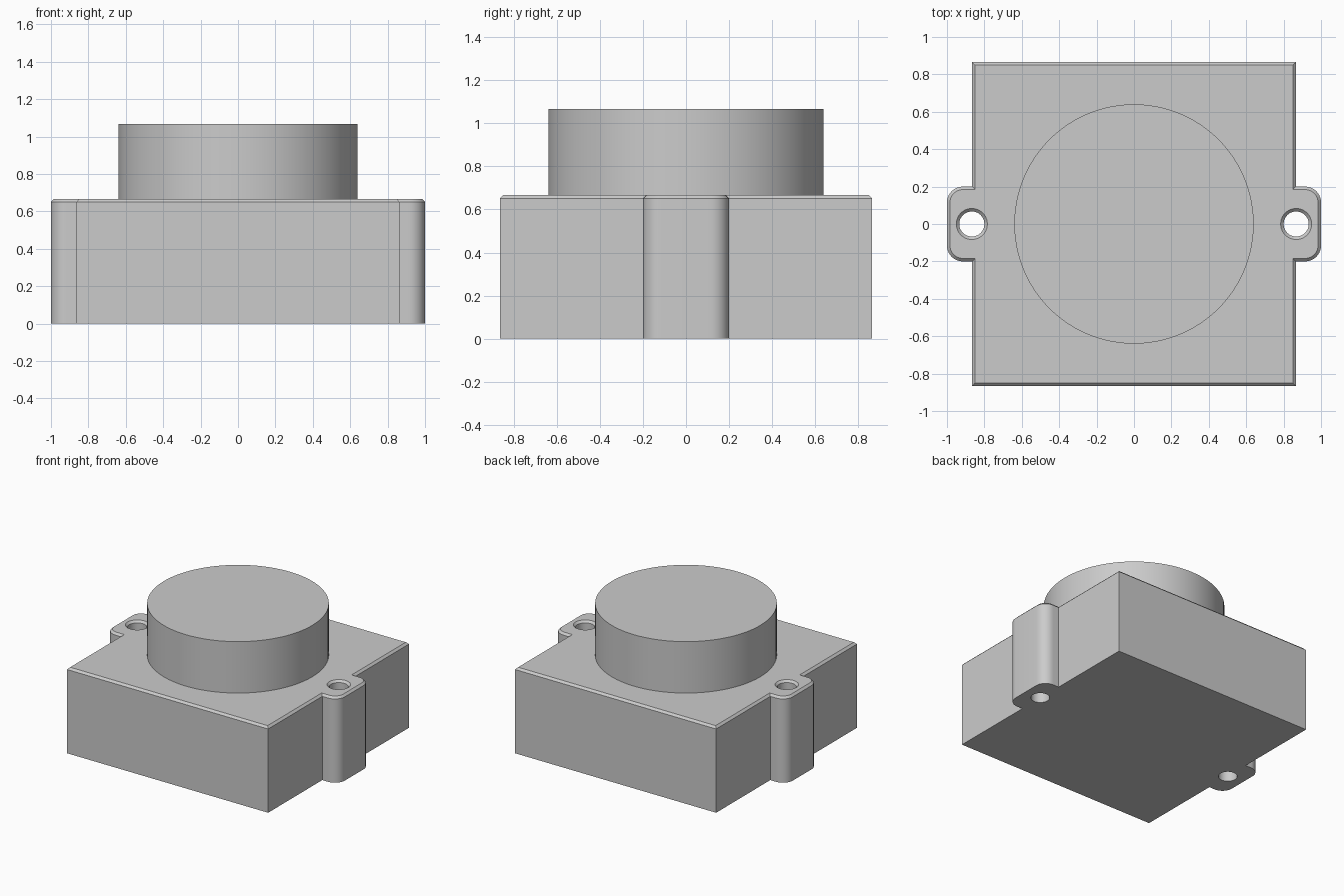
import bpy
import bmesh
from math import cos, sin, pi

cube = bpy.data.objects.get("Cube")
if cube:
    bpy.data.objects.remove(cube, do_unlink=True)

HALF = 0.865        # half width of the square housing
TAB_HALF = 0.2      # half width of a mounting ear
TAB_ROUND = 0.085   # corner radius of an ear
TOP = 0.667         # height of the housing
CHAMFER = 0.016
HOLE_X, HOLE_R = 0.867, 0.067
CAP_R, CAP_TOP = 0.64, 1.067

grey = bpy.data.materials.new("light grey")
grey.use_nodes = True
colour = (0.6, 0.6, 0.6, 1)
grey.diffuse_color = colour
grey.node_tree.nodes["Principled BSDF"].inputs["Base Color"].default_value = colour


def loft(name, rings):
    """Closed solid skinned through rings of equal point count, bottom to top."""
    bm = bmesh.new()
    loops = [[bm.verts.new(p) for p in ring] for ring in rings]
    n = len(loops[0])
    for low, high in zip(loops, loops[1:]):
        for i in range(n):
            j = (i + 1) % n
            bm.faces.new((low[i], low[j], high[j], high[i]))
    bm.faces.new(loops[0][::-1])
    bm.faces.new(loops[-1])
    bmesh.ops.recalc_face_normals(bm, faces=bm.faces)
    mesh = bpy.data.meshes.new(name)
    bm.to_mesh(mesh)
    bm.free()
    mesh.materials.append(grey)
    obj = bpy.data.objects.new(name, mesh)
    bpy.context.collection.objects.link(obj)
    return obj


def circle(x, radius, z, n=48):
    return [(x + radius * cos(2 * pi * i / n), radius * sin(2 * pi * i / n), z)
            for i in range(n)]


def outline(inset, z, steps=10):
    """Square with a rounded ear on each side, shrunk by inset."""
    h, t, r = HALF - inset, TAB_HALF - inset, TAB_ROUND - inset
    cx, cy = 1 - TAB_ROUND, TAB_HALF - TAB_ROUND
    half = [(h, -h), (h, -t)]
    for start, y in ((-pi / 2, -cy), (0, cy)):
        for i in range(steps + 1):
            a = start + pi / 2 * i / steps
            half.append((cx + r * cos(a), y + r * sin(a)))
    half += [(h, t), (h, h)]
    return [(s * x, s * y, z) for s in (1, -1) for x, y in half]


def smooth(obj):
    bpy.ops.object.select_all(action="DESELECT")
    obj.select_set(True)
    bpy.context.view_layer.objects.active = obj
    bpy.ops.object.shade_smooth_by_angle(angle=pi / 6)


# Housing with ears and chamfered top rim
housing = loft("housing", [outline(0, 0), outline(0, TOP - CHAMFER),
                           outline(CHAMFER, TOP)])

# Countersunk screw holes through both ears
cutters = []
for side, x in (("left", HOLE_X), ("right", -HOLE_X)):
    cutter = loft(side + "_hole_cutter", [
        circle(x, HOLE_R, -0.1), circle(x, HOLE_R, TOP - CHAMFER),
        circle(x, HOLE_R + 2 * CHAMFER, TOP + CHAMFER)])
    cutter.hide_render = True
    cutters.append(cutter)
    cut = housing.modifiers.new(side + "_hole", "BOOLEAN")
    cut.operation, cut.solver, cut.object = "DIFFERENCE", "EXACT", cutter

bpy.context.view_layer.objects.active = housing
for name in [m.name for m in housing.modifiers]:
    bpy.ops.object.modifier_apply(modifier=name)
for cutter in cutters:
    bpy.data.objects.remove(cutter, do_unlink=True)
smooth(housing)

# Round cap standing on the housing
cap = loft("round_cap", [circle(0, CAP_R, TOP, 96), circle(0, CAP_R, CAP_TOP, 96)])
smooth(cap)
